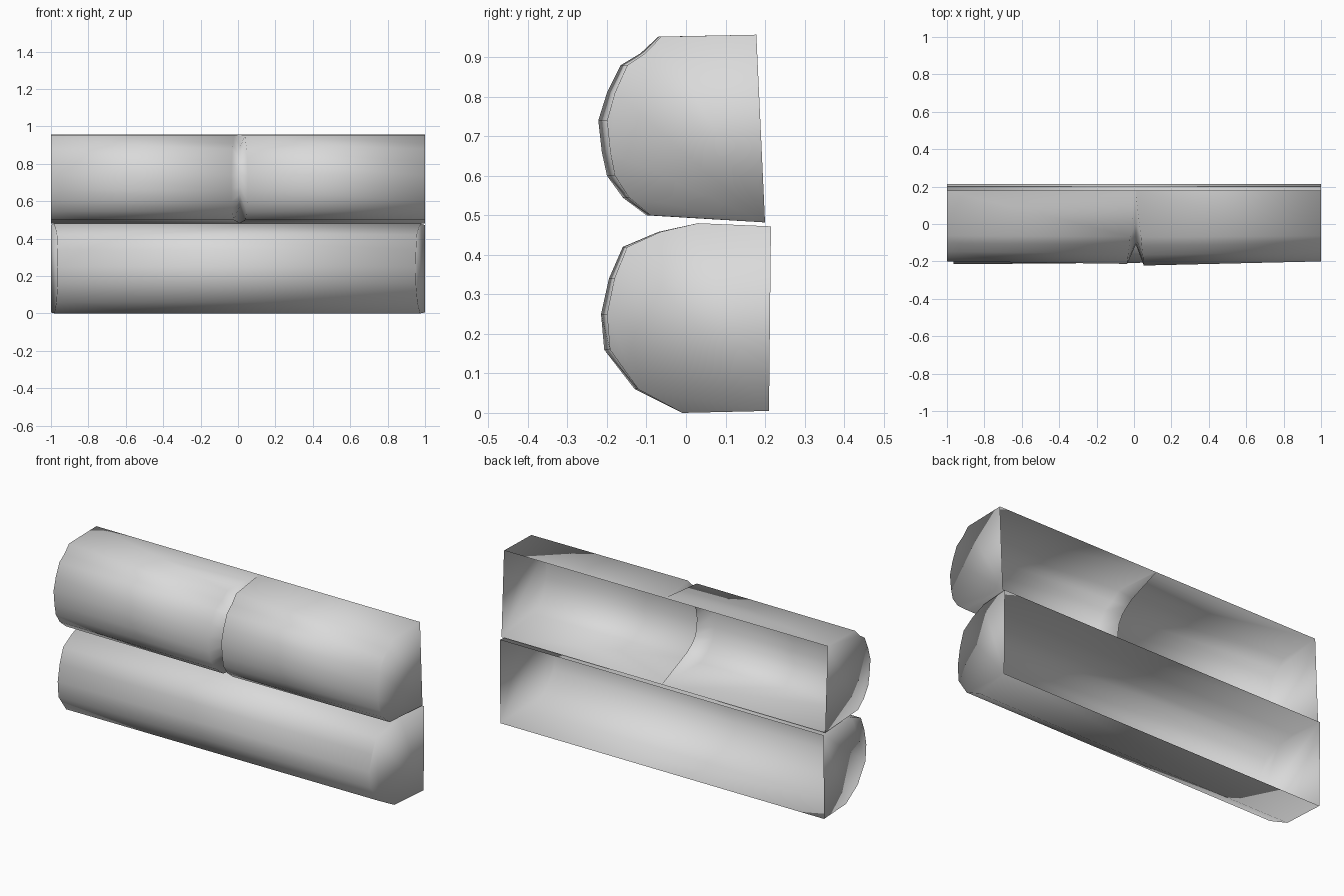
import bpy
import bmesh

if "Cube" in bpy.data.objects:
    bpy.data.objects.remove(bpy.data.objects["Cube"], do_unlink=True)

grey = bpy.data.materials.new("light grey")
grey.use_nodes = True
grey.diffuse_color = (0.7, 0.7, 0.7, 1)
grey.node_tree.nodes["Principled BSDF"].inputs["Base Color"].default_value = (0.7, 0.7, 0.7, 1)


def scaled(profile, factor):
    """Pull the rounded front of a (y, z) profile in or out."""
    return [(y * factor if y < 0 else y, z) for y, z in profile]


def section(x, profile, lean=0.0):
    """Place a profile at x; lean shifts it along x towards the front."""
    back = 0.2
    return [(x + lean * max(0, back - y) / 0.4, y, z) for y, z in profile]


def shell(name, sections):
    """Loft sections into a shell that is open at the back and capped at both ends."""
    bm = bmesh.new()
    rings = [[bm.verts.new(p) for p in ring] for ring in sections]
    for a, b in zip(rings, rings[1:]):
        for i in range(len(a) - 1):
            bm.faces.new((a[i], a[i + 1], b[i + 1], b[i]))
    bm.faces.new(rings[0][::-1])
    bm.faces.new(rings[-1])
    bmesh.ops.remove_doubles(bm, verts=bm.verts, dist=0.003)
    for face in bm.faces:
        face.smooth = True
    mesh = bpy.data.meshes.new(name)
    bm.to_mesh(mesh)
    bm.free()
    mesh.materials.append(grey)
    obj = bpy.data.objects.new(name, mesh)
    bpy.context.collection.objects.link(obj)
    return obj


# Lower course: one long rounded block with slightly leaning ends
lower = [(0.215, 0.472), (0.03, 0.48), (-0.07, 0.458), (-0.16, 0.42),
         (-0.195, 0.34), (-0.215, 0.25), (-0.207, 0.16), (-0.13, 0.06),
         (-0.01, 0.0), (0.21, 0.005)]
shell("lower_block", [section(-1, lower, 0.035),
                      section(1, scaled(lower, 0.93), -0.05)])

# Upper course: two rounded blocks meeting in a pinched groove
upper = [(0.178, 0.957), (-0.07, 0.952), (-0.115, 0.91), (-0.165, 0.88),
         (-0.2, 0.81), (-0.222, 0.74), (-0.213, 0.66), (-0.2, 0.6),
         (-0.16, 0.545), (-0.1, 0.5), (0.2, 0.482)]
groove = [(0.178, 0.957), (0.0, 0.885), (-0.04, 0.86), (-0.075, 0.83),
          (-0.1, 0.79), (-0.11, 0.735), (-0.108, 0.68), (-0.095, 0.64),
          (-0.07, 0.61), (-0.02, 0.575), (0.2, 0.482)]
shell("upper_block", [section(-1, scaled(upper, 0.9)),
                      section(0.01, scaled(upper, 0.96), -0.045),
                      section(0.01, groove),
                      section(0.01, upper, 0.04),
                      section(1, scaled(upper, 0.9))])
